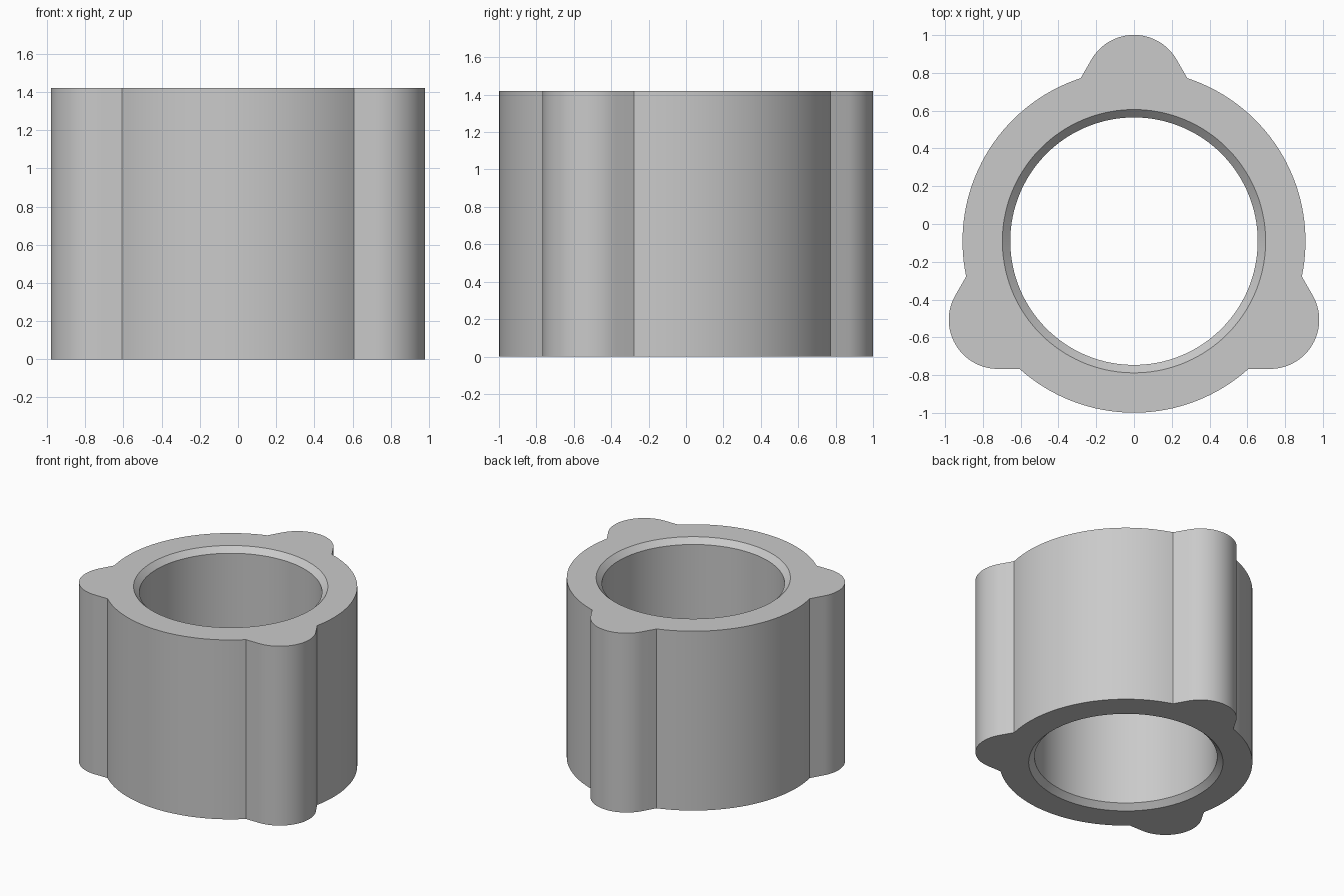
import bpy, bmesh
from math import radians, degrees, sin, cos, atan2, sqrt
from mathutils import Vector, Matrix

cube = bpy.data.objects.get("Cube")
if cube:
    bpy.data.objects.remove(cube, do_unlink=True)

HEIGHT = 1.42
BODY_R = 0.908      # outer wall
BORE_R = 0.655      # through hole
CHAMFER = 0.042     # bevel at both ends of the hole
LOBE_R = 0.26       # rounded ears
LOBE_D = 0.832      # distance of ear centre from the axis
CENTRE_Y = -0.091
ARC_STEPS = 32

metal = bpy.data.materials.new("plain grey")
grey = (0.59, 0.59, 0.59, 1)
metal.use_nodes = True
metal.diffuse_color = grey
metal.node_tree.nodes["Principled BSDF"].inputs["Base Color"].default_value = grey


def polar(radius, angle):
    return Vector((radius * cos(angle), radius * sin(angle)))


def lobe_sector():
    """One third of the outline: an ear along +x, then the body arc after it."""
    half = radians(60)
    tip = Vector((LOBE_D, 0))
    ear = [tip + polar(LOBE_R, half * (2 * i / ARC_STEPS - 1)) for i in range(ARC_STEPS + 1)]
    # straight flank leaves the ear tangentially and meets the body circle
    end, flank = ear[-1], Vector((-sin(half), cos(half)))
    b = end.dot(flank)
    corner = end + flank * (-b - sqrt(b * b - end.dot(end) + BODY_R ** 2))
    start = atan2(corner.y, corner.x)
    stop = radians(120) - start
    middle = end.lerp(corner, 0.5)
    arc = [polar(BODY_R, start + (stop - start) * i / ARC_STEPS) for i in range(ARC_STEPS + 1)]
    mirrored = Vector((middle.x, -middle.y))
    return [mirrored] + ear + [middle] + arc


# Outline repeated around the axis; the hole shares the same angles
sector = lobe_sector()
outline = [Matrix.Rotation(radians(a), 2) @ p for a in (90, 210, 330) for p in sector]


def circle(radius):
    return [p.normalized() * radius for p in outline]


wide, bore = circle(BORE_R + CHAMFER), circle(BORE_R)
rings = [(outline, 0), (outline, HEIGHT), (wide, HEIGHT), (bore, HEIGHT - CHAMFER),
         (bore, CHAMFER), (wide, 0)]

# Skin the closed loop of rings: wall, top, bevel, hole, bevel, bottom
bm = bmesh.new()
loops = [[bm.verts.new((p.x, p.y + CENTRE_Y, z)) for p in pts] for pts, z in rings]
count = len(outline)
for k, lower in enumerate(loops):
    upper = loops[(k + 1) % len(loops)]
    for i in range(count):
        j = (i + 1) % count
        bm.faces.new((lower[i], lower[j], upper[j], upper[i]))
bmesh.ops.recalc_face_normals(bm, faces=bm.faces)

mesh = bpy.data.meshes.new("lobed_collar")
bm.to_mesh(mesh)
bm.free()
collar = bpy.data.objects.new("lobed_collar", mesh)
bpy.context.collection.objects.link(collar)
mesh.materials.append(metal)

bpy.ops.object.select_all(action='DESELECT')
collar.select_set(True)
bpy.context.view_layer.objects.active = collar
bpy.ops.object.shade_smooth_by_angle(angle=radians(25))
